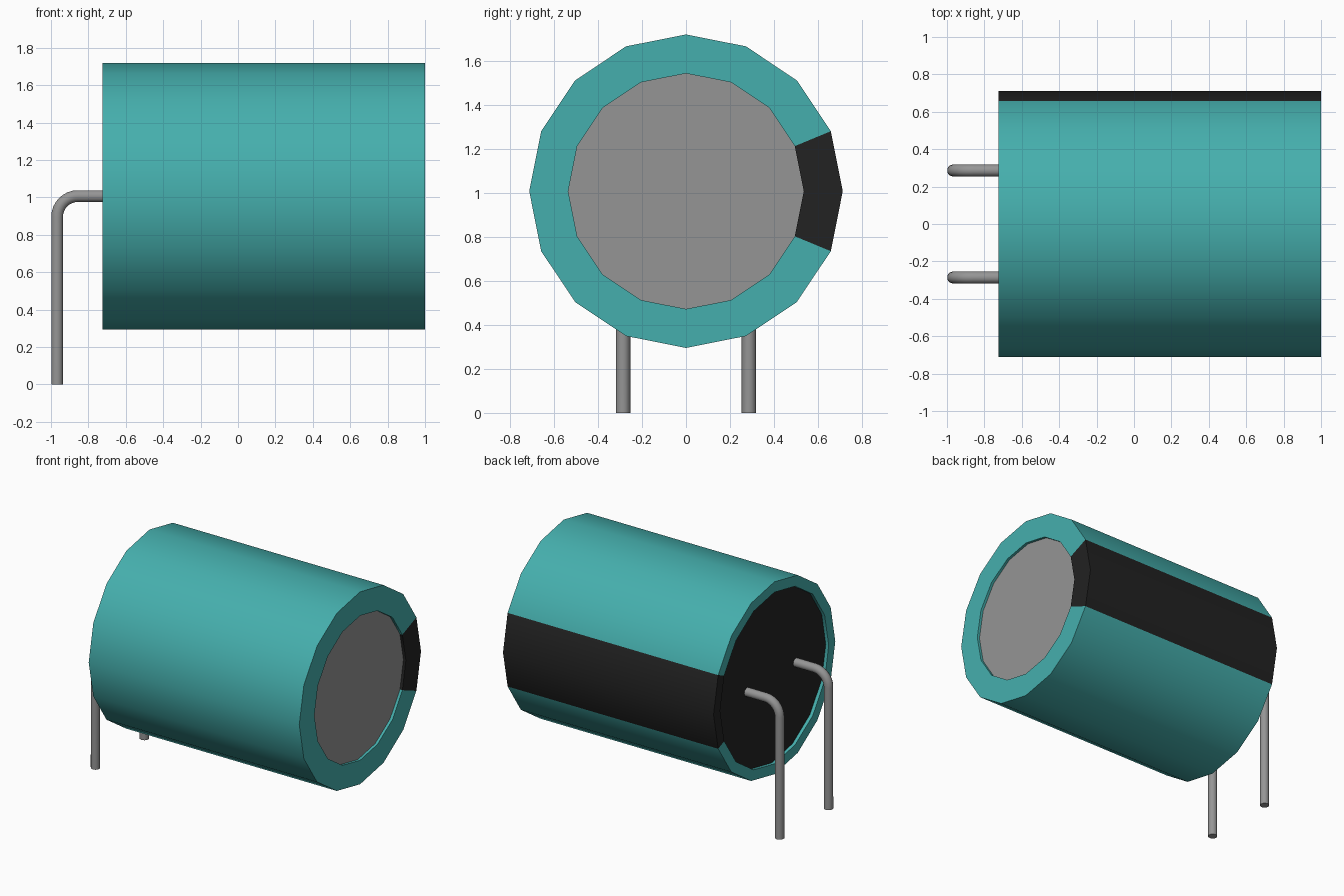
import bpy, bmesh, math

cube = bpy.data.objects.get("Cube")
if cube:
    bpy.data.objects.remove(cube, do_unlink=True)

SIDES = 16
AXIS_Z = 1.007


def material(name, rgb, metallic=0.0):
    m = bpy.data.materials.new(name)
    m.use_nodes = True
    m.diffuse_color = (*rgb, 1)
    bsdf = m.node_tree.nodes["Principled BSDF"]
    bsdf.inputs["Base Color"].default_value = (*rgb, 1)
    bsdf.inputs["Roughness"].default_value = 0.6
    return m


teal = material("teal sleeve", (0.06, 0.43, 0.42))
black = material("black", (0.016, 0.016, 0.016))
grey = material("grey metal", (0.30, 0.30, 0.30))


def ring(bm, x, r):
    """Polygon of vertices around the x axis, first vertex towards +y."""
    return [bm.verts.new((x, r * math.cos(a), AXIS_Z + r * math.sin(a)))
            for a in (2 * math.pi * i / SIDES for i in range(SIDES))]


def finish(name, bm, mats):
    bmesh.ops.recalc_face_normals(bm, faces=bm.faces)
    me = bpy.data.meshes.new(name)
    bm.to_mesh(me)
    bm.free()
    ob = bpy.data.objects.new(name, me)
    bpy.context.collection.objects.link(ob)
    for m in mats:
        me.materials.append(m)
    return ob


def smooth(ob):
    bpy.ops.object.select_all(action='DESELECT')
    ob.select_set(True)
    bpy.context.view_layer.objects.active = ob
    bpy.ops.object.shade_smooth_by_angle(angle=math.radians(40))


# Sleeve: profile of (x, radius) swept round the axis, open over both end discs
profile = [(-0.70, 0.635), (-0.724, 0.635), (-0.724, 0.712),
           (1.0, 0.712), (1.0, 0.535), (0.98, 0.535)]
bm = bmesh.new()
rings = [ring(bm, x, r) for x, r in profile]
for a, b in zip(rings, rings[1:]):
    for i in range(SIDES):
        j = (i + 1) % SIDES
        f = bm.faces.new((a[i], a[j], b[j], b[i]))
        # polarity stripe: the two segments facing +y
        f.material_index = 1 if i in (0, SIDES - 1) else 0
sleeve = finish("sleeve", bm, [teal, black])
# the open shell's outer wall must face outwards
outer = max(sleeve.data.polygons, key=lambda p: p.area)
if outer.normal.y * outer.center.y + outer.normal.z * (outer.center.z - AXIS_Z) < 0:
    sleeve.data.flip_normals()
smooth(sleeve)

# End discs, slightly recessed in the sleeve
for name, x, r, mat, facing in (("metal_top", 0.98, 0.535, grey, 1),
                                ("rubber_base", -0.70, 0.635, black, -1)):
    bm = bmesh.new()
    bm.faces.new(ring(bm, x, r))
    disc = finish(name, bm, [mat])
    if disc.data.polygons[0].normal.x * facing < 0:
        disc.data.flip_normals()

# Bent wire leads
LEAD_X, BEND = -0.967, 0.11
path = [(-0.69, AXIS_Z)]
for k in range(9):
    a = math.pi / 2 * (1 + k / 8)
    path.append((LEAD_X + BEND + BEND * math.cos(a), AXIS_Z - BEND + BEND * math.sin(a)))
path.append((LEAD_X, 0.0))
for name, y in (("left_side_lead", 0.286), ("right_side_lead", -0.286)):
    cu = bpy.data.curves.new(name, 'CURVE')
    cu.dimensions = '3D'
    cu.bevel_depth = 0.033
    cu.bevel_resolution = 3
    cu.use_fill_caps = True
    sp = cu.splines.new('POLY')
    sp.points.add(len(path) - 1)
    for p, (x, z) in zip(sp.points, path):
        p.co = (x, y, z, 1)
    cu.materials.append(grey)
    lead = bpy.data.objects.new(name, cu)
    bpy.context.collection.objects.link(lead)
    bpy.ops.object.select_all(action='DESELECT')
    lead.select_set(True)
    bpy.context.view_layer.objects.active = lead
    bpy.ops.object.convert(target='MESH')
    smooth(bpy.context.view_layer.objects.active)
